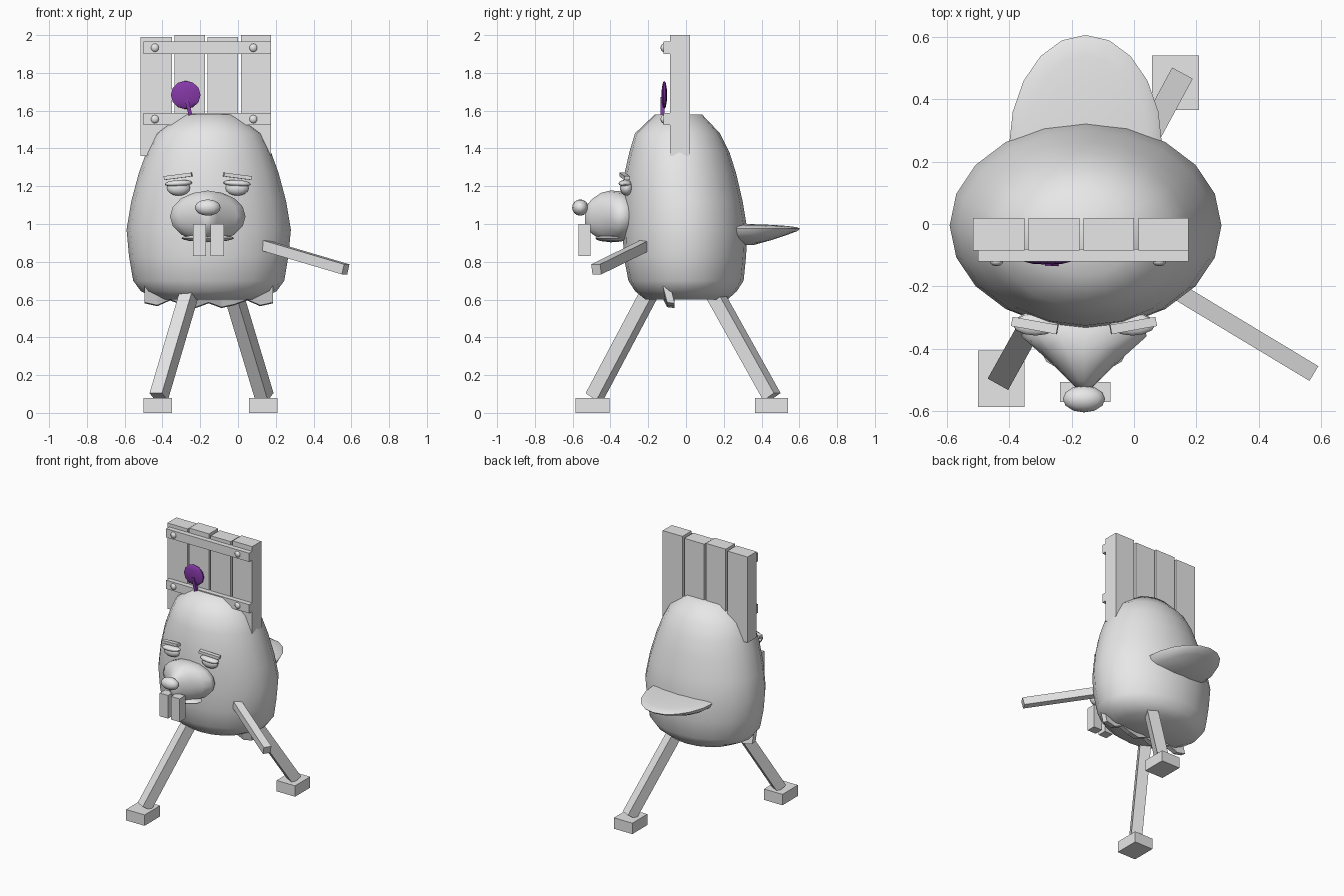
import bpy, bmesh, math
from mathutils import Vector

if "Cube" in bpy.data.objects:
    bpy.data.objects.remove(bpy.data.objects["Cube"])

CX = -0.155  # the body's middle in x


def material(name, col):
    m = bpy.data.materials.new(name)
    m.diffuse_color = (*col, 1)
    m.use_nodes = True
    m.node_tree.nodes["Principled BSDF"].inputs["Base Color"].default_value = m.diffuse_color
    return m


GREY = material("light_grey", (0.8, 0.8, 0.8))
PURPLE = material("purple", (0.23, 0.04, 0.38))


def finish(name, bm, mat=GREY, smooth=None):
    bmesh.ops.recalc_face_normals(bm, faces=bm.faces[:])
    me = bpy.data.meshes.new(name)
    bm.to_mesh(me)
    bm.free()
    ob = bpy.data.objects.new(name, me)
    bpy.context.collection.objects.link(ob)
    me.materials.append(mat)
    if smooth:
        bpy.ops.object.select_all(action='DESELECT')
        bpy.context.view_layer.objects.active = ob
        ob.select_set(True)
        bpy.ops.object.shade_smooth_by_angle(angle=math.radians(smooth))
    return ob


def box(name, x, y, z):
    bm = bmesh.new()
    bmesh.ops.create_cube(bm, size=1)
    for v in bm.verts:
        for i, (a, b) in enumerate((x, y, z)):
            v.co[i] = (a + b) / 2 + v.co[i] * (b - a)
    return finish(name, bm)


def beam(name, a, b, w, h, mat=GREY):
    """Square bar between two points."""
    a, b = Vector(a), Vector(b)
    d = (b - a).normalized()
    side = d.cross(Vector((0, 0, 1))).normalized()
    up = side.cross(d)
    bm = bmesh.new()
    bmesh.ops.create_cube(bm, size=1)
    for v in bm.verts:
        c = v.co.copy()
        v.co = (a + b) / 2 + side * c.x * w + up * c.y * h + d * c.z * (b - a).length
    return finish(name, bm, mat)


def ball(name, c, r, mat=GREY, seg=12, rings=8, tilt=0):
    bm = bmesh.new()
    bmesh.ops.create_uvsphere(bm, u_segments=seg, v_segments=rings, radius=1)
    for v in bm.verts:
        v.co = Vector(c) + Vector((v.co.x * r[0], v.co.y * r[1], v.co.z * r[2] + v.co.x * tilt))
    return finish(name, bm, mat, 60)


def loft(name, rings, smooth, n=20):
    """Skin over rings given as functions of the angle."""
    bm = bmesh.new()
    loops = [[bm.verts.new(f(2 * math.pi * i / n)) for i in range(n)] for f in rings]
    for p, q in zip(loops, loops[1:]):
        for i in range(n):
            bm.faces.new((p[i], p[(i + 1) % n], q[(i + 1) % n], q[i]))
    bm.faces.new(loops[0])
    bm.faces.new(loops[-1])
    return finish(name, bm, GREY, smooth)


# Body: egg with flat ends (z, half width, front y, back y)
body = [(0.6, 0.27, -0.215, 0.22), (0.645, 0.36, -0.27, 0.27), (0.7, 0.40, -0.305, 0.305),
        (0.83, 0.422, -0.33, 0.318), (0.97, 0.435, -0.335, 0.325), (1.12, 0.41, -0.335, 0.3),
        (1.27, 0.37, -0.325, 0.265), (1.38, 0.33, -0.3, 0.23), (1.48, 0.28, -0.27, 0.18),
        (1.58, 0.148, -0.165, 0.085)]
loft("body", [lambda t, z=z, w=w, f=f, b=b: (CX + w * math.cos(t), (f + b) / 2 + (b - f) / 2 * math.sin(t), z)
              for z, w, f, b in body], 50)

# Muzzle: wide at the face, narrowing to a rounded upright edge (y, half width, half height)
snout = [(-0.28, 0.17, 0.11), (-0.32, 0.195, 0.128), (-0.36, 0.2, 0.135), (-0.40, 0.155, 0.137),
         (-0.45, 0.1, 0.125), (-0.50, 0.05, 0.09), (-0.535, 0.015, 0.045)]
loft("muzzle", [lambda t, y=y, w=w, h=h: (-0.16 + w * math.cos(t), y, 1.04 + h * math.sin(t))
                for y, w, h in snout], 60, 16)
ball("nose", (-0.16, -0.56, 1.087), (0.068, 0.043, 0.043))
ball("lower_lip", (-0.16, -0.40, 0.925), (0.14, 0.08, 0.02))
box("left_tooth", (-0.237, -0.17), (-0.57, -0.505), (0.83, 1.0))
box("right_tooth", (-0.145, -0.075), (-0.57, -0.505), (0.83, 1.0))

# Sleepy eyes with heavy lids and brows
for side, s in (("left", -1), ("right", 1)):
    x = -0.16 + s * 0.155
    ball(side + "_eye", (x, -0.315, 1.19), (0.063, 0.035, 0.04))
    ball(side + "_eyelid", (x, -0.322, 1.215), (0.073, 0.035, 0.018), tilt=s * -0.004)
    beam(side + "_brow", (x - s * 0.07, -0.338, 1.262), (x + s * 0.075, -0.312, 1.243), 0.03, 0.02)

# Paddle tail: flat top, rounded underside
bm = bmesh.new()
bmesh.ops.create_uvsphere(bm, u_segments=20, v_segments=10, radius=1)
for v in bm.verts:
    y = 0.25 + v.co.y * 0.355
    rise = 0.05 * max(0, (y - 0.38) / 0.22)
    z = 0.975 + v.co.z * 0.025 if v.co.z > 0 else 0.975 + v.co.z * (0.09 - rise)
    v.co = (CX + v.co.x * 0.245, y, z)
finish("tail", bm, GREY, 50)

# Plank fence on the back, with two rails and bolts
for i, (a, b, top) in enumerate(((-0.515, -0.35, 1.99), (-0.337, -0.175, 2.0),
                                 (-0.162, 0.0, 1.99), (0.015, 0.175, 2.0))):
    box(f"plank_{i + 1}", (a, b), (-0.085, 0.02), (1.36, top))
for name, z in (("top", 1.933), ("bottom", 1.555)):
    box(name + "_rail", (-0.5, 0.175), (-0.12, -0.08), (z - 0.032, z + 0.032))
    for x in (-0.44, 0.081):
        ball(name + "_bolt", (x, -0.12, z), (0.022, 0.015, 0.022), seg=10, rings=6)

# Purple pompom on a stalk
ball("pompom", (-0.277, -0.115, 1.683), (0.083, 0.015, 0.075), PURPLE, 10, 6)
beam("stalk", (-0.25, -0.125, 1.57), (-0.275, -0.125, 1.67), 0.02, 0.02, PURPLE)

# Legs, feet and arm
beam("front_leg", (-0.42, -0.485, 0.085), (-0.25, -0.18, 0.66), 0.075, 0.075)
box("front_foot", (-0.5, -0.35), (-0.585, -0.405), (0, 0.08))
beam("back_leg", (0.14, 0.455, 0.085), (-0.03, 0.14, 0.65), 0.075, 0.075)
box("back_foot", (0.058, 0.208), (0.365, 0.54), (0, 0.08))
beam("arm", (0.13, -0.21, 0.89), (0.57, -0.475, 0.76), 0.055, 0.055)

# Ragged fringe under the body
bm = bmesh.new()
bottoms = [0.585, 0.57, 0.6, 0.575, 0.56, 0.585, 0.56, 0.575, 0.6, 0.57, 0.585]
cols = []
for i, z in enumerate(bottoms):
    x = -0.495 + 0.068 * i
    top = 0.62 + 0.08 * abs(i - 5) / 5
    cols.append([bm.verts.new((x, y, h)) for y, h in
                 ((-0.13, top), (-0.1, z), (-0.06, z - 0.005), (-0.09, top))])
for p, q in zip(cols, cols[1:]):
    for j in range(4):
        bm.faces.new((p[j], p[(j + 1) % 4], q[(j + 1) % 4], q[j]))
bm.faces.new(cols[0])
bm.faces.new(cols[-1])
finish("fringe", bm)
